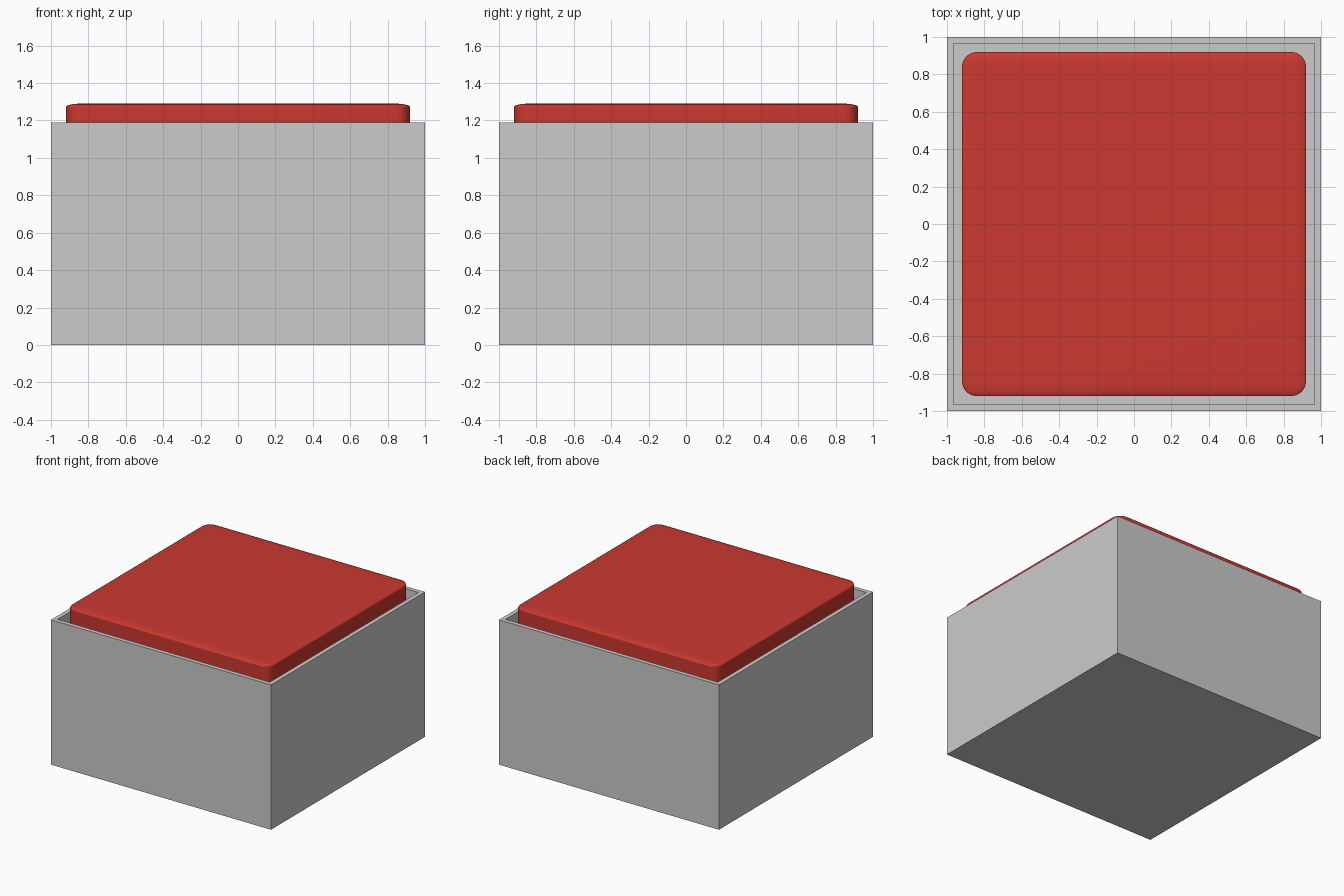
import bpy, bmesh
from mathutils import Matrix

if "Cube" in bpy.data.objects:
    bpy.data.objects.remove(bpy.data.objects["Cube"])

HEIGHT, RECESS = 1.19, 0.2


def make_object(name, bm):
    mesh = bpy.data.meshes.new(name)
    bm.to_mesh(mesh)
    bm.free()
    obj = bpy.data.objects.new(name, mesh)
    bpy.context.collection.objects.link(obj)
    return obj


def cube(sx, sy, sz, z):
    bm = bmesh.new()
    bmesh.ops.create_cube(bm, size=1, matrix=Matrix.Translation((0, 0, z)) @ Matrix.Diagonal((sx, sy, sz, 1)))
    bm.normal_update()
    return bm


# Housing: block with a thin rim around a sunken top
bm = cube(2, 2, HEIGHT, HEIGHT / 2)
top = max(bm.faces, key=lambda f: f.calc_center_median().z)
bmesh.ops.inset_region(bm, faces=[top], thickness=0.05)
ext = bmesh.ops.extrude_discrete_faces(bm, faces=[top])["faces"]
bmesh.ops.translate(bm, vec=(0, 0, -RECESS), verts=ext[0].verts)
bmesh.ops.recalc_face_normals(bm, faces=bm.faces)
make_object("housing", bm)

# Button: rounded cube flattened so its top edges are softly rounded
bm = cube(1.84, 1.84, 1.84, 0)
bmesh.ops.bevel(bm, geom=bm.edges[:], offset=0.08, segments=6, profile=0.5, affect='EDGES')
thickness = 0.4
bmesh.ops.scale(bm, vec=(1, 1, thickness / 1.84), verts=bm.verts)
bmesh.ops.translate(bm, vec=(0, 0, 1.29 - thickness / 2), verts=bm.verts)
button = make_object("button", bm)
red = bpy.data.materials.new("red")
red.diffuse_color = (0.6, 0.04, 0.03, 1)
red.use_nodes = True
red.node_tree.nodes["Principled BSDF"].inputs["Base Color"].default_value = red.diffuse_color
button.data.materials.append(red)
bpy.context.view_layer.objects.active = button
button.select_set(True)
bpy.ops.object.shade_smooth_by_angle()
